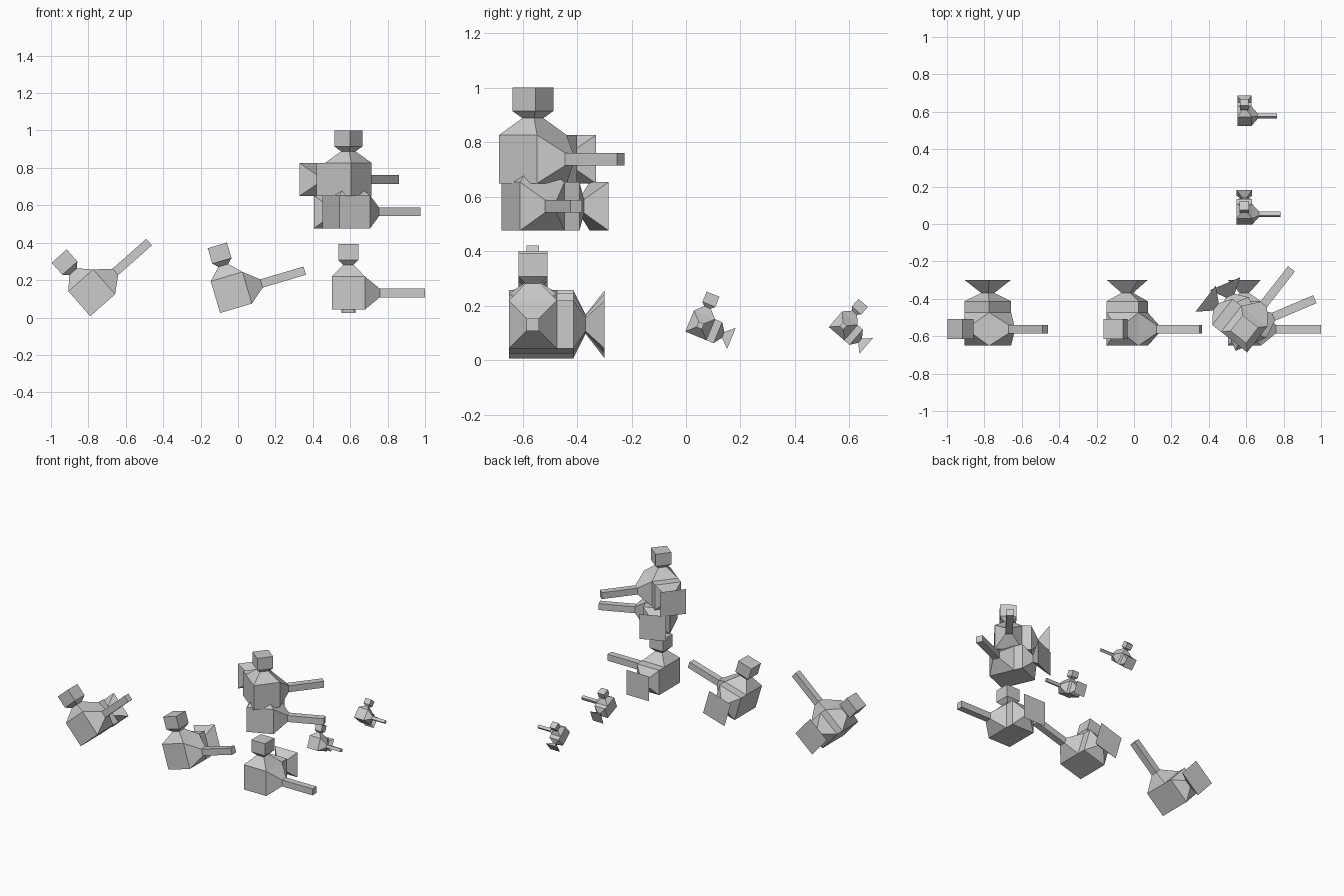
import bpy, bmesh
from math import radians
from mathutils import Vector

if "Cube" in bpy.data.objects:
    bpy.data.objects.remove(bpy.data.objects["Cube"])

S = 0.177  # side of the cube body


def grow(bm, direction, steps):
    """Extrude the face pointing along direction; steps are (distance, new side)."""
    d = Vector(direction)
    bm.normal_update()
    face = max(bm.faces, key=lambda f: (f.normal.dot(d) > 0.99) * 10 + f.calc_center_median().dot(d))
    side = S
    for dist, new_side in steps:
        face = bmesh.ops.extrude_discrete_faces(bm, faces=[face])["faces"][0]
        c = face.calc_center_median()
        for v in face.verts:
            v.co = c + (v.co - c) * (new_side / side) + d * dist
        side = new_side


def figure_mesh():
    bm = bmesh.new()
    bmesh.ops.create_cube(bm, size=S)
    # neck and head
    grow(bm, (0, 0, 1), [(0.062, 0.055), (0.026, 0.107), (0.086, 0.107)])
    # tapered shoulder and long arm
    grow(bm, (1, 0, 0), [(0.080, 0.046), (0.241, 0.046)])
    # back block, pinch and flared tail
    grow(bm, (0, 1, 0), [(0.060, S), (0.045, 0.05), (0.070, S)])
    bmesh.ops.recalc_face_normals(bm, faces=bm.faces)
    me = bpy.data.meshes.new("figure")
    bm.to_mesh(me)
    bm.free()
    return me


mesh = figure_mesh()

# name, location, rotation in degrees, scale
figures = [
    ("figure_upright", (0.590, -0.562, 0.131), (0, 0, 0), 1),
    ("figure_rolled_slightly", (-0.036, -0.562, 0.134), (0, -16.5, 0), 1),
    ("figure_rolled_far", (-0.782, -0.562, 0.132), (0, -41.5, 0), 1),
    ("figure_turned_middle", (0.590, -0.562, 0.565), (0, 0, 23), 1),
    ("figure_turned_top", (0.590, -0.562, 0.738), (0, 0, 52), 1),
    ("small_figure_tilted_slightly", (0.590, 0.052, 0.128), (-22.5, 0, 0), 0.472),
    ("small_figure_tilted_far", (0.590, 0.577, 0.126), (-41, 0, 0), 0.425),
]
for name, loc, rot, scale in figures:
    ob = bpy.data.objects.new(name, mesh)
    ob.location = loc
    ob.rotation_euler = [radians(a) for a in rot]
    ob.scale = (scale,) * 3
    bpy.context.collection.objects.link(ob)
